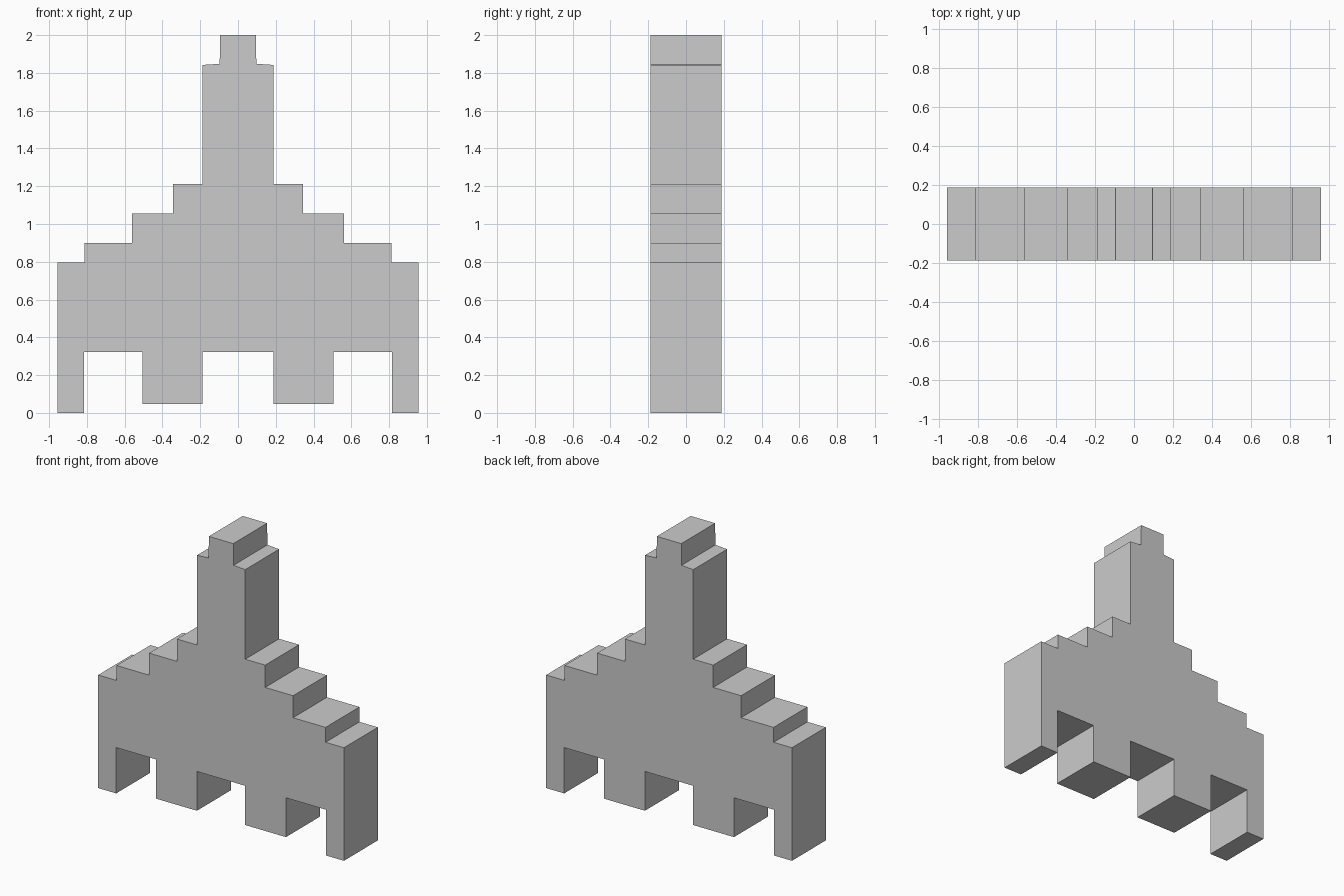
import bpy
import bmesh

if "Cube" in bpy.data.objects:
    bpy.data.objects.remove(bpy.data.objects["Cube"])

HALF_DEPTH = 0.188

# Right half of the stepped silhouette (x, z), from top centre to bottom centre
half = [
    (0.095, 2.0), (0.097, 1.848), (0.188, 1.842), (0.188, 1.212),
    (0.343, 1.212), (0.343, 1.055), (0.56, 1.055), (0.56, 0.90),
    (0.813, 0.90), (0.813, 0.795), (0.956, 0.795), (0.956, 0.0),
    (0.816, 0.0), (0.816, 0.322), (0.505, 0.322), (0.505, 0.046),
    (0.188, 0.046), (0.188, 0.322),
]
outline = half + [(-x, z) for x, z in reversed(half)]

# Extrude the full outline through the depth
bm = bmesh.new()
face = bm.faces.new([bm.verts.new((x, -HALF_DEPTH, z)) for x, z in outline])
result = bmesh.ops.extrude_face_region(bm, geom=[face], use_keep_orig=True)
moved = [v for v in result["geom"] if isinstance(v, bmesh.types.BMVert)]
bmesh.ops.translate(bm, verts=moved, vec=(0, 2 * HALF_DEPTH, 0))
bmesh.ops.recalc_face_normals(bm, faces=bm.faces)

mesh = bpy.data.meshes.new("stepped_body")
bm.to_mesh(mesh)
bm.free()
body = bpy.data.objects.new("stepped_body", mesh)
bpy.context.collection.objects.link(body)
